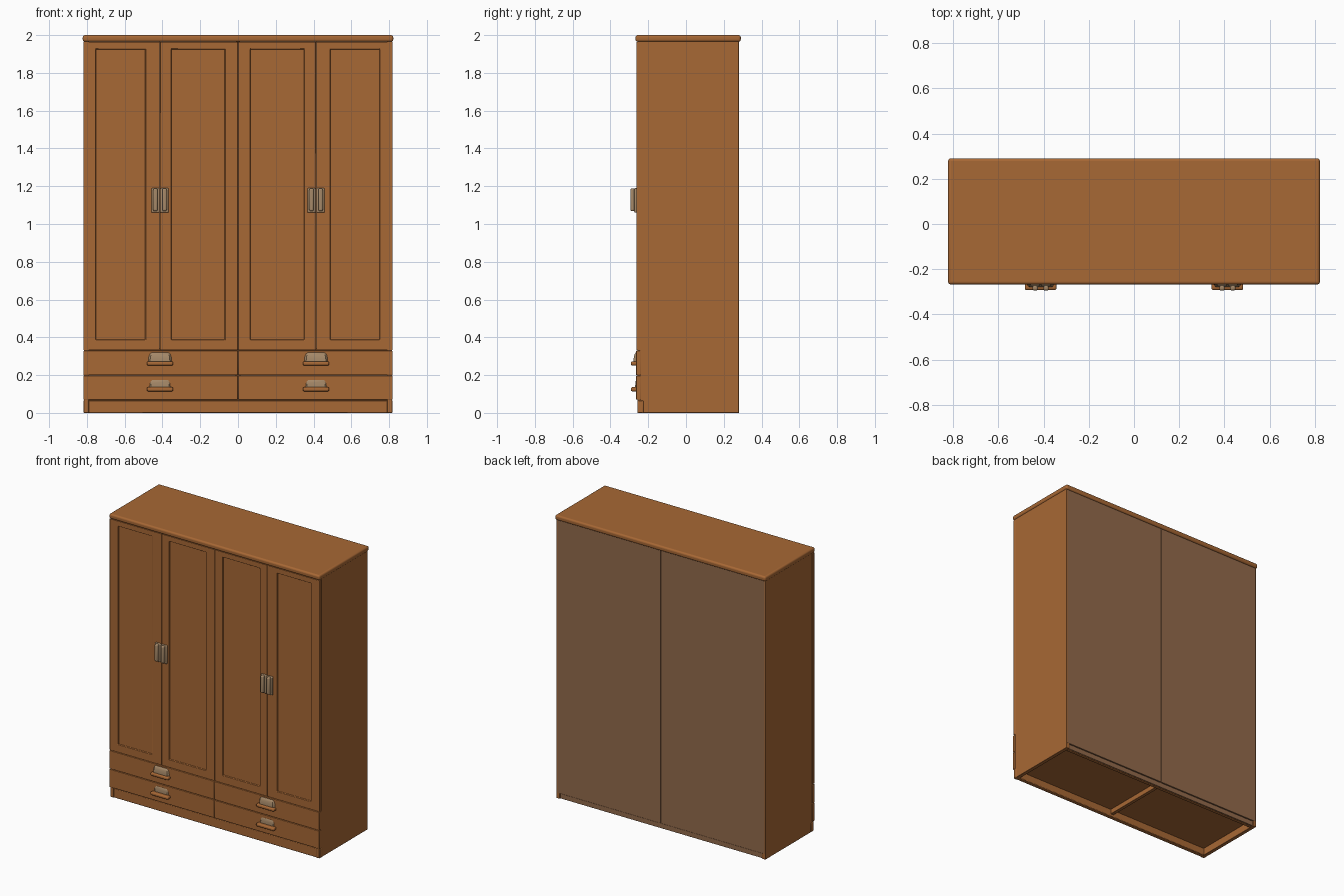
import bpy, bmesh
from math import pi, sin, cos
from mathutils import Vector

cube = bpy.data.objects.get("Cube")
if cube:
    bpy.data.objects.remove(cube, do_unlink=True)


def material(name, rgb):
    m = bpy.data.materials.new(name)
    m.use_nodes = True
    m.diffuse_color = (*rgb, 1)
    m.node_tree.nodes["Principled BSDF"].inputs["Base Color"].default_value = (*rgb, 1)
    return m


WOOD = material("orange wood", (0.39, 0.138, 0.035))
BACKING = material("dull brown backing", (0.29, 0.145, 0.07))
METAL = material("beige metal", (0.38, 0.25, 0.14))


def finish(name, bm, mat, bevel=0.0, segments=2):
    bmesh.ops.recalc_face_normals(bm, faces=bm.faces)
    mesh = bpy.data.meshes.new(name)
    bm.to_mesh(mesh)
    bm.free()
    mesh.materials.append(mat)
    ob = bpy.data.objects.new(name, mesh)
    bpy.context.scene.collection.objects.link(ob)
    if bevel:
        mod = ob.modifiers.new("soft edges", "BEVEL")
        mod.width = bevel
        mod.segments = segments
        mod.limit_method = "ANGLE"
    bpy.ops.object.select_all(action="DESELECT")
    ob.select_set(True)
    bpy.context.view_layer.objects.active = ob
    bpy.ops.object.shade_smooth_by_angle()
    return ob


def box_mesh(x, y, z):
    bm = bmesh.new()
    bmesh.ops.create_cube(bm, size=1)
    for v in bm.verts:
        v.co = Vector(r[0] if c < 0 else r[1] for c, r in zip(v.co, (x, y, z)))
    return bm


def box(name, x, y, z, mat=WOOD, bevel=0.002, segments=2):
    return finish(name, box_mesh(x, y, z), mat, bevel, segments)


def door(name, x, z, panel_x, panel_z):
    # Front face is cut to the panel outline, then sunk with a sloped moulding
    bm = box_mesh(x, (-0.262, -0.24), z)
    bm.normal_update()
    front = min(bm.faces, key=lambda f: f.calc_center_median().y)
    bmesh.ops.inset_individual(bm, faces=[front], thickness=0.01)
    mid = front.calc_center_median()
    for v in front.verts:
        v.co.x = panel_x[0] if v.co.x < mid.x else panel_x[1]
        v.co.z = panel_z[0] if v.co.z < mid.z else panel_z[1]
    bmesh.ops.inset_individual(bm, faces=[front], thickness=0.005, depth=-0.008)
    return finish(name, bm, WOOD, 0.0015)


def cup_pull(name, x, z, width, height, depth):
    # Half-moon shell rising from the drawer front, widest at its lower lip
    bm = bmesh.new()
    rows = []
    for i in range(7):
        a = i / 6 * pi / 2
        w, d = width * (0.75 + 0.25 * cos(a)), depth * cos(a) + 0.002
        rows.append([bm.verts.new((x + sx * w / 2, y, z + height * sin(a)))
                     for sx, y in ((-1, -0.26), (-0.8, -0.26 - d),
                                   (0.8, -0.26 - d), (1, -0.26))])
    for a, b in zip(rows, rows[1:]):
        for i in range(3):
            bm.faces.new((a[i], a[i + 1], b[i + 1], b[i]))
    bm.faces.new(rows[0])
    bm.faces.new(rows[-1])
    return finish(name, bm, METAL)


# Carcass
for side, s in (("left", 1), ("right", -1)):
    box(side + "_side", sorted((s * 0.79, s * 0.816)), (-0.258, 0.28), (0, 1.97))
box("top_board", (-0.822, 0.822), (-0.267, 0.29), (1.965, 2), bevel=0.012, segments=4)
box("bottom_board", (-0.79, 0.79), (-0.245, 0.27), (0.05, 0.07))
box("centre_partition", (-0.012, 0.012), (-0.24, 0.27), (0.07, 1.965))
box("drawer_divider", (-0.79, 0.79), (-0.24, 0.27), (0.32, 0.34))

# Plinth and underside
box("front_plinth", (-0.818, 0.818), (-0.256, -0.225), (0, 0.066), bevel=0.004)
box("back_plinth", (-0.79, 0.79), (0.245, 0.27), (0, 0.06))
box("plinth_crossbar", (-0.012, 0.012), (-0.225, 0.245), (0.015, 0.05))

# Back
box("back_plinth_strip", (-0.79, 0.79), (0.268, 0.275), (0.002, 0.036), BACKING, 0.001)
for side, x in (("right", (-0.808, -0.0015)), ("left", (0.0015, 0.808))):
    box(side + "_back_panel", x, (0.27, 0.2805), (0.039, 1.965), BACKING, 0.001)

# Doors
PANEL_Z = (0.385, 1.928)
for name, x, panel in (
        ("right_outer", (-0.819, -0.4145), (-0.755, -0.488)),
        ("right_inner", (-0.4125, -0.001), (-0.355, -0.067)),
        ("left_inner", (0.001, 0.4125), (0.063, 0.353)),
        ("left_outer", (0.4145, 0.819), (0.486, 0.753))):
    door(name + "_door", x, (0.332, 1.964), panel, PANEL_Z)

# Drawers
for side, x in (("right", (-0.819, -0.001)), ("left", (0.001, 0.819))):
    for row, z in (("lower", (0.07, 0.197)), ("upper", (0.2, 0.329))):
        box(f"{side}_{row}_drawer", x, (-0.264, -0.24), z, bevel=0.003)

# Handles
for side, cx in (("right", -0.413), ("left", 0.413)):
    for part, dx in (("a", -0.024), ("b", 0.024)):
        hx = cx + dx
        box(f"{side}_door_handle_{part}_plate", (hx - 0.022, hx + 0.022),
            (-0.274, -0.258), (1.06, 1.19), METAL, 0.006, 3)
        box(f"{side}_door_handle_{part}_grip", (hx - 0.012, hx + 0.012),
            (-0.294, -0.268), (1.068, 1.188), METAL, 0.008, 3)
    cup_pull(side + "_upper_cup_pull", cx, 0.272, 0.13, 0.048, 0.016)
    cup_pull(side + "_lower_cup_pull", cx, 0.137, 0.12, 0.04, 0.007)
    for row, z in (("upper", 0.262), ("lower", 0.125)):
        box(f"{side}_{row}_pull_lip", (cx - 0.07, cx + 0.07),
            (-0.292, -0.258), (z - 0.011, z + 0.011), WOOD, 0.008, 3)
